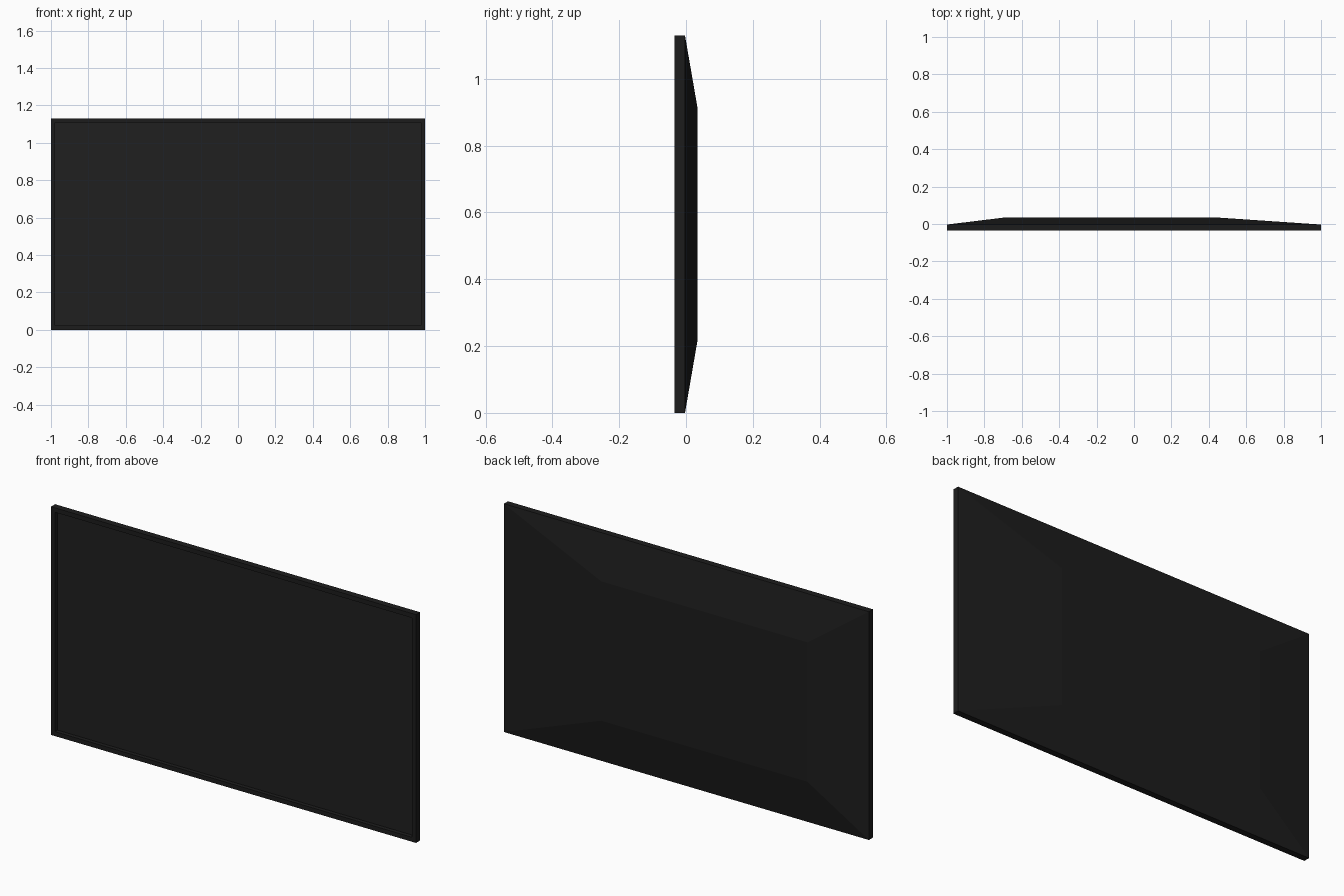
import bpy, bmesh

if "Cube" in bpy.data.objects:
    bpy.data.objects.remove(bpy.data.objects["Cube"])

def mat(name, c):
    m = bpy.data.materials.new(name)
    m.diffuse_color = (*c, 1)
    m.use_nodes = True
    m.node_tree.nodes["Principled BSDF"].inputs["Base Color"].default_value = m.diffuse_color
    return m

casing_mat = mat("black casing", (0.012, 0.012, 0.012))
screen_mat = mat("dark screen", (0.014, 0.014, 0.014))

W, H = 1.0, 1.13
YF, YM, YB = -0.035, -0.003, 0.035
B = 0.022       # bezel width
RECESS = 0.02   # screen depth behind bezel

def ring(bm, x0, x1, z0, z1, y):
    return [bm.verts.new(p) for p in ((x0, y, z0), (x1, y, z0), (x1, y, z1), (x0, y, z1))]

def build(name, rects, material, cap_first=False):
    """Loft between successive rectangles and cap the last one."""
    bm = bmesh.new()
    rings = [ring(bm, *r) for r in rects]
    for a, b in zip(rings, rings[1:]):
        for i in range(4):
            j = (i + 1) % 4
            bm.faces.new((a[i], a[j], b[j], b[i]))
    if cap_first:
        bm.faces.new(rings[0])
    bm.faces.new(rings[-1])
    bmesh.ops.recalc_face_normals(bm, faces=bm.faces)
    me = bpy.data.meshes.new(name)
    bm.to_mesh(me)
    bm.free()
    me.materials.append(material)
    ob = bpy.data.objects.new(name, me)
    bpy.context.collection.objects.link(ob)
    return ob

# casing: recess floor, bezel, sides, tapered back with off-centre flat panel
casing = build("casing", [
    (-W + B, W - B, B, H - B, YF + RECESS),
    (-W + B, W - B, B, H - B, YF),
    (-W, W, 0, H, YF),
    (-W, W, 0, H, YM),
    (-0.69, 0.44, 0.22, 0.91, YB),
], casing_mat, cap_first=True)

# screen: the recess floor takes the screen colour
casing.data.materials.append(screen_mat)
for f in casing.data.polygons:
    if abs(f.center.y - (YF + RECESS)) < 1e-4 and f.normal.y < -0.9:
        f.material_index = 1
